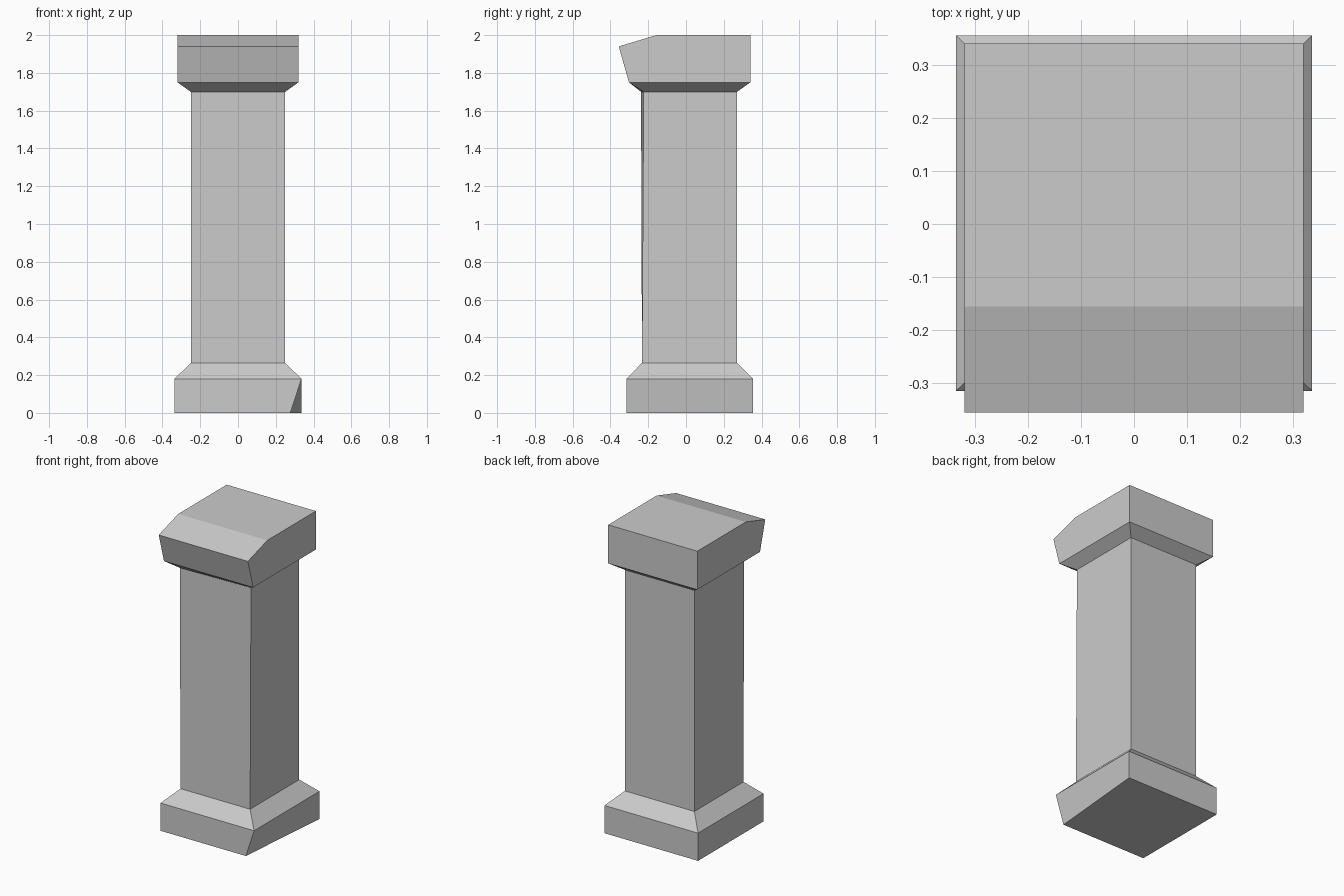
import bpy

if "Cube" in bpy.data.objects:
    bpy.data.objects.remove(bpy.data.objects["Cube"])


def loft(name, rings, start=False, end=False, skip=None):
    """Join counter-clockwise rings with flat faces, optionally closing the ends."""
    n = len(rings[0])
    verts = [p for ring in rings for p in ring]
    faces = []
    for r in range(len(rings) - 1):
        for i in range(n):
            if i != skip:
                j = (i + 1) % n
                faces.append((r * n + i, r * n + j, (r + 1) * n + j, (r + 1) * n + i))
    if start:
        faces.append(tuple(reversed(range(n))))
    if end:
        faces.append(tuple(range(len(verts) - n, len(verts))))
    mesh = bpy.data.meshes.new(name)
    mesh.from_pydata(verts, [], faces)
    mesh.update()
    obj = bpy.data.objects.new(name, mesh)
    bpy.context.collection.objects.link(obj)
    return obj


def rect(hx, front, back, z):
    return [(-hx, front, z), (hx, front, z), (hx, back, z), (-hx, back, z)]


# shared outlines
shaft_low = rect(0.25, -0.233, 0.271, 0.265)
shaft_high = rect(0.25, -0.238, 0.271, 1.70)
shaft_high[1] = (0.25, -0.224, 1.70)      # slightly twisted front face

# plinth with a chipped lower front-right corner
floor = rect(0.336, -0.315, 0.356, 0)
floor[1] = (0.277, -0.315, 0)
loft("base_plinth", [floor, rect(0.336, -0.315, 0.356, 0.18), shaft_low], start=True)

# tall square shaft
loft("shaft", [shaft_low, shaft_high])

# sloped moulding under the capital
loft("capital_moulding", [shaft_high, rect(0.32, -0.302, 0.341, 1.75)])

# capital block: side profile swept across x, open where the moulding joins
profile = [(-0.302, 1.75), (0.341, 1.75), (0.341, 2.0), (-0.156, 2.0), (-0.356, 1.94)]
loft("capital_block", [[(x, y, z) for y, z in profile] for x in (-0.32, 0.32)],
     start=True, end=True, skip=0)
